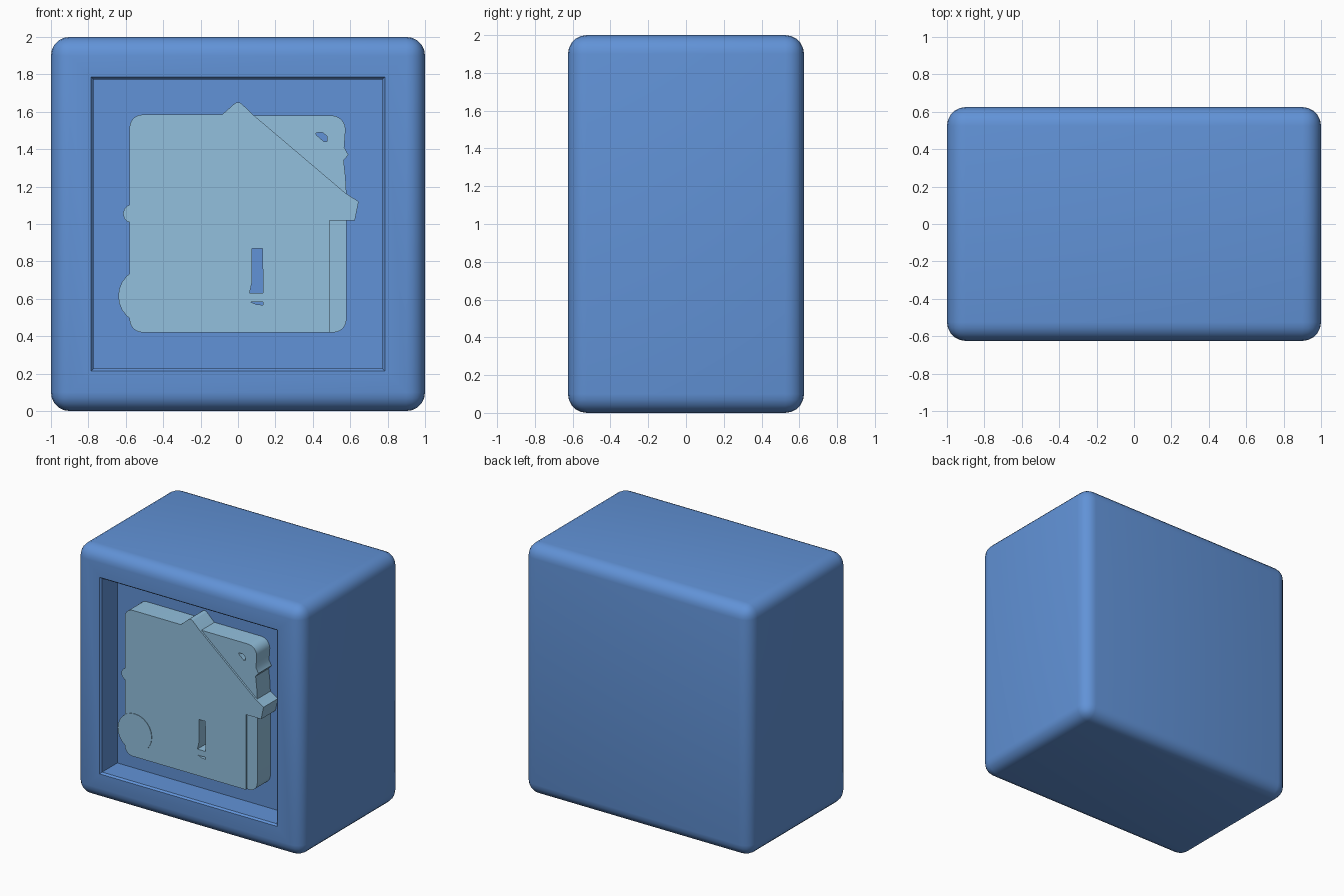
import bpy, bmesh, math
from mathutils import Vector

if "Cube" in bpy.data.objects:
    bpy.data.objects.remove(bpy.data.objects["Cube"])

FLOOR, FACE = -0.42, -0.60          # recess floor and plaque front


def material(name, rgb):
    m = bpy.data.materials.new(name)
    m.diffuse_color = (*rgb, 1)
    m.use_nodes = True
    m.node_tree.nodes["Principled BSDF"].inputs["Base Color"].default_value = m.diffuse_color
    return m


def smooth(ob):
    bpy.ops.object.select_all(action='DESELECT')
    ob.select_set(True)
    bpy.context.view_layer.objects.active = ob
    bpy.ops.object.shade_smooth_by_angle(angle=math.radians(35))


def arc(cx, cz, r, a0, a1, n=6):
    return [(cx + r * math.cos(math.radians(a0 + (a1 - a0) * i / n)),
             cz + r * math.sin(math.radians(a0 + (a1 - a0) * i / n))) for i in range(n + 1)]


def plate(name, loops, front, mat):
    """Extrude an x-z outline (further loops are holes) from the recess floor."""
    cu = bpy.data.curves.new(name, 'CURVE')
    cu.dimensions, cu.fill_mode = '2D', 'BOTH'
    back = FLOOR + 0.01
    cu.extrude = (back - front) / 2
    for loop in loops:
        sp = cu.splines.new('POLY')
        sp.points.add(len(loop) - 1)
        for p, (x, z) in zip(sp.points, loop):
            p.co = (x, z, 0, 1)
        sp.use_cyclic_u = True
    ob = bpy.data.objects.new(name, cu)
    bpy.context.collection.objects.link(ob)
    ob.location.y = (front + back) / 2
    ob.rotation_euler.x = math.pi / 2
    bpy.ops.object.select_all(action='DESELECT')
    ob.select_set(True)
    bpy.context.view_layer.objects.active = ob
    bpy.ops.object.convert(target='MESH')
    ob = bpy.context.object
    ob.data.materials.clear()
    ob.data.materials.append(mat)
    smooth(ob)


blue = material("blue", (0.12, 0.29, 0.68))
pale = material("pale_blue", (0.29, 0.53, 0.73))

# Rounded casing with a square recess in its front
bm = bmesh.new()
bmesh.ops.create_cube(bm, size=1)
for v in bm.verts:
    v.co = Vector((v.co.x * 2, v.co.y * 1.25, v.co.z * 2 + 1))
bmesh.ops.bevel(bm, geom=bm.edges[:], offset=0.1, segments=5, profile=0.5, affect='EDGES')
bm.normal_update()
face = max((f for f in bm.faces if f.normal.y < -0.99), key=lambda f: f.calc_area())
for thickness, depth in ((0.115, 0), (0.012, -0.015), (0.001, FLOOR + 0.61)):
    bmesh.ops.inset_region(bm, faces=[face], thickness=thickness, use_even_offset=True)
    if depth:
        for v in face.verts:
            v.co.y += abs(depth)
bmesh.ops.recalc_face_normals(bm, faces=bm.faces[:])
me = bpy.data.meshes.new("casing")
bm.to_mesh(me)
bm.free()
me.materials.append(blue)
casing = bpy.data.objects.new("casing", me)
bpy.context.collection.objects.link(casing)
smooth(casing)

# Holes in the plaque: door slots and a small curved notch
slot = [(0.075, 0.87), (0.13, 0.87), (0.135, 0.63), (0.062, 0.63), (0.075, 0.69)]
low_slot = [(0.066, 0.583), (0.135, 0.583), (0.135, 0.567), (0.10, 0.57)]
notch = [(0.415, 1.487), (0.45, 1.49), (0.475, 1.47), (0.477, 1.44), (0.46, 1.44), (0.42, 1.475)]

# Main relief: left of the plaque, gable peak, eave on the right, wall
main = ([(-0.58, 1.02)] + arc(-0.51, 0.49, 0.07, 180, 270) +
        [(0.49, 0.42), (0.49, 1.02), (0.625, 1.02), (0.645, 1.12), (0.575, 1.165), (0.08, 1.585)] +
        arc(0, 1.62, 0.03, 50, 130) + [(-0.085, 1.585)] + arc(-0.51, 1.515, 0.07, 90, 180))
plate("house_relief", [main, slot, low_slot], FACE, pale)

# Lower layer showing at the upper right and beside the wall
tile = (arc(0.51, 0.49, 0.07, 270, 360) +
        [(0.58, 1.16), (0.575, 1.25), (0.565, 1.34), (0.59, 1.37), (0.568, 1.41)] +
        arc(0.50, 1.505, 0.075, 0, 90) + [(0.06, 1.58), (0.3, 1.2), (0.45, 1.0), (0.45, 0.42)])
plate("backing_tile", [tile, notch], FACE + 0.015, pale)

# Round knobs on the left edge
plate("round_badge", [arc(-0.49, 0.615, 0.15, 0, 345, 23)], FACE - 0.004, pale)
plate("side_bump", [arc(-0.565, 1.055, 0.05, 0, 330, 11)], FACE + 0.006, pale)
